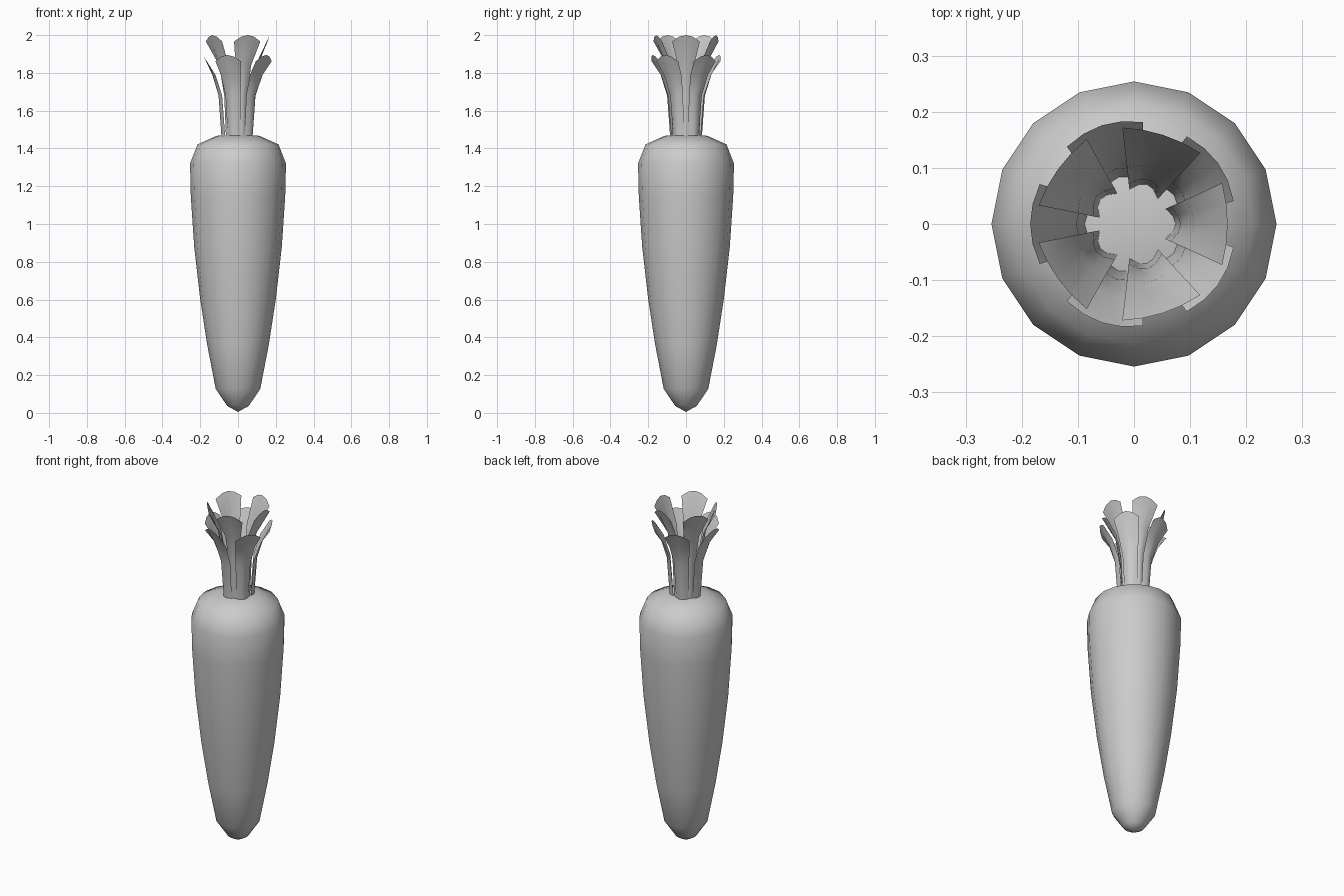
import bpy
import bmesh
from math import sin, cos, pi, radians

cube = bpy.data.objects.get("Cube")
if cube:
    bpy.data.objects.remove(cube, do_unlink=True)

grey = bpy.data.materials.new("plain_grey")
grey.use_nodes = True
colour = (0.6, 0.6, 0.6, 1)
grey.diffuse_color = colour
grey.node_tree.nodes["Principled BSDF"].inputs["Base Color"].default_value = colour


def finish(bm, name):
    mesh = bpy.data.meshes.new(name)
    bm.to_mesh(mesh)
    bm.free()
    mesh.materials.append(grey)
    for face in mesh.polygons:
        face.use_smooth = True
    obj = bpy.data.objects.new(name, mesh)
    bpy.context.collection.objects.link(obj)
    return obj


def lathe(name, profile, sides):
    """Closed surface of revolution; the profile ends are poles."""
    bm = bmesh.new()
    rings = []
    for r, z in profile[1:-1]:
        rings.append([bm.verts.new((r * cos(2 * pi * i / sides), r * sin(2 * pi * i / sides), z))
                      for i in range(sides)])
    bottom = bm.verts.new((0, 0, profile[0][1]))
    top = bm.verts.new((0, 0, profile[-1][1]))
    for i in range(sides):
        j = (i + 1) % sides
        bm.faces.new((bottom, rings[0][j], rings[0][i]))
        bm.faces.new((top, rings[-1][i], rings[-1][j]))
        for low, high in zip(rings, rings[1:]):
            bm.faces.new((low[i], low[j], high[j], high[i]))
    return finish(bm, name)


def leaf(name, rows, angle):
    """Thin curved leaf; each row is middle radius, edge radius, half width, height."""
    bm = bmesh.new()
    grid = []
    for k, (mid, edge, width, z) in enumerate(rows):
        line = []
        for t in (-1, -0.5, 0, 0.5, 1):
            r = mid + (edge - mid) * t * t
            y = width * t
            # the tip is rounded off towards its corners
            drop = 0.034 * t * t if k == len(rows) - 1 else 0
            line.append(bm.verts.new((r * cos(angle) - y * sin(angle),
                                      r * sin(angle) + y * cos(angle), z - drop)))
        grid.append(line)
    for low, high in zip(grid, grid[1:]):
        for i in range(4):
            bm.faces.new((low[i], low[i + 1], high[i + 1], high[i]))
    return finish(bm, name)


# Root
lathe("root", [(0, 0.005), (0.057, 0.037), (0.118, 0.127), (0.163, 0.36), (0.2, 0.6),
               (0.232, 0.88), (0.25, 1.15), (0.254, 1.32), (0.214, 1.422),
               (0.113, 1.467), (0, 1.472)], 16)

# Two rings of five leaves
tall = [(0.073, 0.055, 0.026, 1.44), (0.083, 0.065, 0.031, 1.68),
        (0.107, 0.092, 0.043, 1.84), (0.167, 0.157, 0.073, 2.0)]
short = [(0.086, 0.066, 0.034, 1.44), (0.103, 0.084, 0.042, 1.68),
         (0.136, 0.12, 0.057, 1.79), (0.185, 0.168, 0.071, 1.895)]
for n in range(5):
    leaf(f"tall_leaf_{n + 1}", tall, radians(72 * n))
    leaf(f"short_leaf_{n + 1}", short, radians(72 * n + 36))
